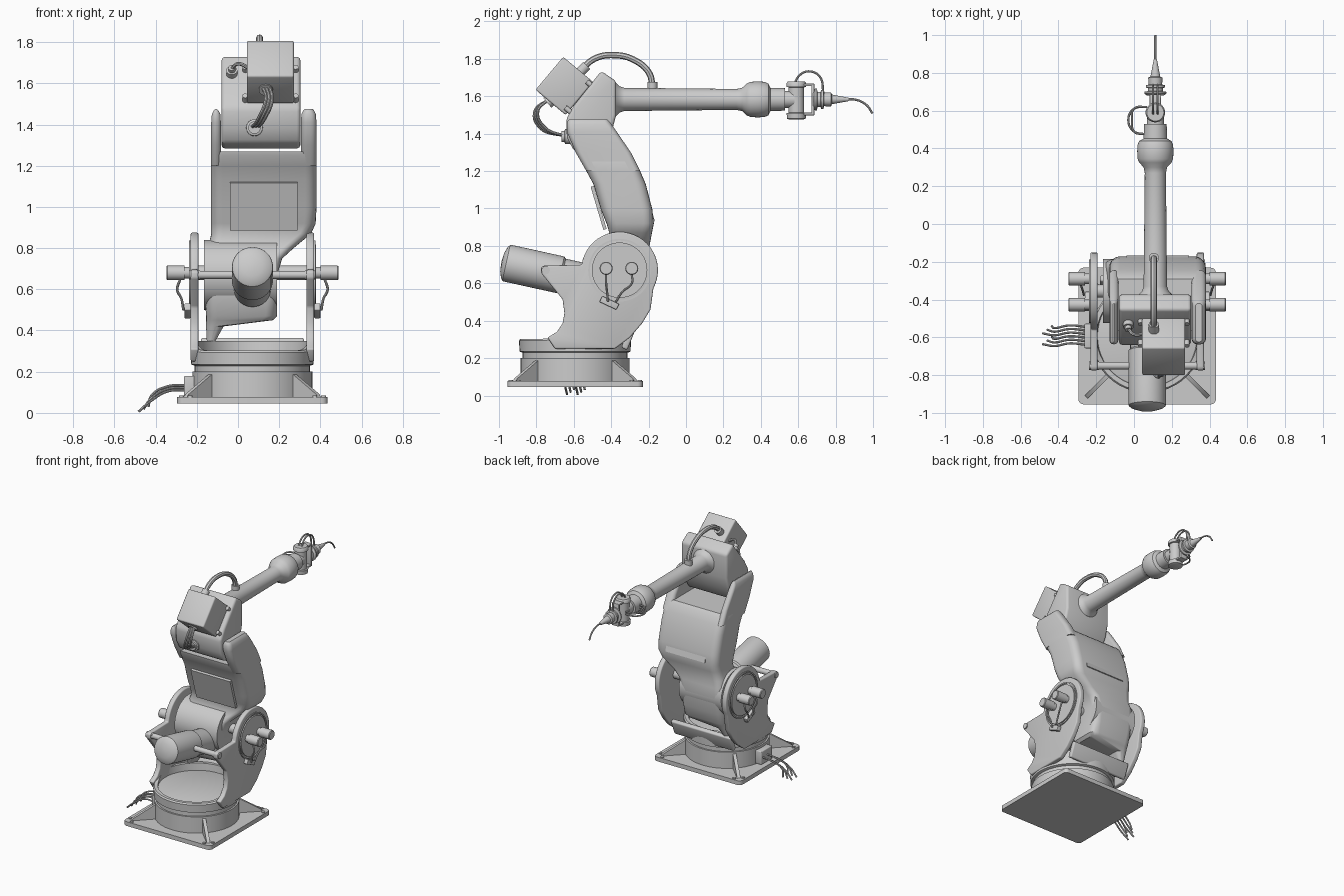
import bpy, bmesh, math
from mathutils import Vector, Matrix

if "Cube" in bpy.data.objects:
    bpy.data.objects.remove(bpy.data.objects["Cube"])

grey = bpy.data.materials.new("machine grey")
grey.diffuse_color = (0.6, 0.6, 0.6, 1)
grey.use_nodes = True
grey.node_tree.nodes["Principled BSDF"].inputs["Base Color"].default_value = grey.diffuse_color
CX, CY = 0.07, -0.593          # turntable axis
AX, AZ = 0.113, 1.583          # forearm axis


def finish(ob, bevel=0):
    ob.data.materials.append(grey)
    bpy.ops.object.select_all(action='DESELECT')
    ob.select_set(True)
    bpy.context.view_layer.objects.active = ob
    if ob.type == 'CURVE':
        bpy.ops.object.convert(target='MESH')
        ob = bpy.context.object
    if bevel:
        m = ob.modifiers.new("bevel", 'BEVEL')
        m.width, m.segments, m.limit_method = bevel, 3, 'ANGLE'
        bpy.ops.object.modifier_apply(modifier=m.name)
    bpy.ops.object.shade_smooth_by_angle(angle=math.radians(35))
    return ob


def from_bm(name, bm, bevel=0):
    bmesh.ops.recalc_face_normals(bm, faces=bm.faces)
    me = bpy.data.meshes.new(name)
    bm.to_mesh(me)
    bm.free()
    ob = bpy.data.objects.new(name, me)
    bpy.context.collection.objects.link(ob)
    return finish(ob, bevel)


def skin(name, rings, bevel=0):
    """Join equal rings of points into a closed solid."""
    bm = bmesh.new()
    vs = [[bm.verts.new(p) for p in r] for r in rings]
    n = len(vs[0])
    for a, b in zip(vs, vs[1:]):
        for i in range(n):
            bm.faces.new((a[i], a[(i + 1) % n], b[(i + 1) % n], b[i]))
    bm.faces.new(vs[0])
    bm.faces.new(vs[-1])
    return from_bm(name, bm, bevel)


def loft(name, sections, rad):
    """Rounded rectangles (z, x0, x1, y0, y1) stacked upward."""
    rings = []
    for z, x0, x1, y0, y1 in sections:
        r = min(rad, (x1 - x0) / 2.05, (y1 - y0) / 2.05)
        ring = []
        for k, (x, y) in enumerate([(x1 - r, y1 - r), (x0 + r, y1 - r), (x0 + r, y0 + r), (x1 - r, y0 + r)]):
            for j in range(6):
                a = math.radians(90 * k + 18 * j)
                ring.append((x + r * math.cos(a), y + r * math.sin(a), z))
        rings.append(ring)
    return skin(name, rings)


def lathe(name, profile, origin, direction, segs=32):
    """Turn (distance, radius) pairs around an axis."""
    q = Vector(direction).to_track_quat('Z', 'Y')
    rings = [[Vector(origin) + q @ Vector((r * math.cos(2 * math.pi * i / segs), r * math.sin(2 * math.pi * i / segs), t))
              for i in range(segs)] for t, r in profile]
    return skin(name, rings)


def rod(name, a, b, r, segs=24):
    d = Vector(b) - Vector(a)
    return lathe(name, [(0, r), (d.length, r)], a, d, segs)


def prism(name, yz, x0, x1, bevel=0, mat=Matrix()):
    return skin(name, [[mat @ Vector((x, y, z)) for y, z in yz] for x in (x0, x1)], bevel)


def box(name, c, s, tilt=0, bevel=0):
    m = Matrix.Translation(c) @ Matrix.Rotation(math.radians(tilt), 4, 'X')
    hy, hz = s[1] / 2, s[2] / 2
    return prism(name, [(-hy, -hz), (hy, -hz), (hy, hz), (-hy, hz)], -s[0] / 2, s[0] / 2, bevel, m)


def tube(name, pts, r):
    cu = bpy.data.curves.new(name, 'CURVE')
    cu.dimensions, cu.bevel_depth, cu.bevel_resolution, cu.use_fill_caps = '3D', r, 2, True
    cu.resolution_u = 8
    sp = cu.splines.new('BEZIER')
    sp.bezier_points.add(len(pts) - 1)
    for p, co in zip(sp.bezier_points, pts):
        p.co = co
        p.handle_left_type = p.handle_right_type = 'AUTO'
    ob = bpy.data.objects.new(name, cu)
    bpy.context.collection.objects.link(ob)
    return finish(ob)


# floor plate, pedestal, gussets and corner bolts
loft("base_plate", [(z, CX - .365, CX + .365, CY - .362, CY + .362) for z in (.045, .077)], .03)
lathe("pedestal", [(.07, .292), (.2, .292), (.2, .28), (.235, .28)], (CX, CY, 0), (0, 0, 1), 48)
for k in range(4):
    m = Matrix.Translation((CX, CY, 0)) @ Matrix.Rotation(math.radians(45 + 90 * k), 4, 'Z')
    prism("gusset", [(.27, .07), (.46, .07), (.45, .09), (.285, .19), (.27, .19)], -.012, .012, 0, m)
    for side in (-1, 1):
        p = m @ Vector((side * .03, .458, 0))
        rod("corner_bolt", (p.x, p.y, .07), (p.x, p.y, .084), .012, 12)

# cable outlet
box("cable_outlet", (-.235, -.593, .13), (.055, .13, .1), 0, .006)
for i in range(6):
    y, e = -.64 + .019 * i, .012 * (i % 3)
    tube("supply_cable", [(-.25, y, .11 + e), (-.34, y + .008, .105 + e), (-.42, y - .006, .06 + e),
                          (-.483 + e * 2, y + .004, .006 + e)], .006)

# turntable with a rim that rises to the sides and back
lathe("turntable", [(.225, .27), (.235, .297), (.29, .297), (.295, .285)], (CX, CY, 0), (0, 0, 1), 48)
rim = []
for i in range(49):
    a = 2 * math.pi * i / 48
    c, s = math.cos(a), math.sin(a)
    t = min(1, max(0, (s + .6) / .7))
    h = .303 + .045 * t * t * (3 - 2 * t)
    rim.append([(CX + r * c, CY + r * s, z) for r, z in ((.297, .24), (.30, h - .01), (.292, h), (.268, h), (.262, .28))])
skin("turntable_rim", rim)
box("back_lip", (CX, -.308, .305), (.5, .035, .12), -22, .01)

# side cheeks, joint covers, small motors and their wiring
arc = [(-.355 + .205 * math.cos(math.radians(a)), .67 + .205 * math.sin(math.radians(a))) for a in range(172, -30, -8)]
cheek = arc + [(-.19, .46), (-.235, .385), (-.30, .31), (-.38, .25), (-.70, .25), (-.74, .31), (-.69, .34),
               (-.66, .385), (-.65, .44), (-.66, .515), (-.775, .655), (-.775, .685), (-.76, .695)]
for s in (-1, 1):
    X = lambda d: CX + s * d
    prism("side_cheek", cheek, min(X(.262), X(.30)), max(X(.262), X(.30)), .008)
    lathe("joint_cover", [(0, .168), (.012, .168), (.012, .158), (.005, .158), (.005, .148), (.014, .148)],
          (X(.295), -.355, .67), (s, 0, 0), 48)
    for y in (-.427, -.29):
        lathe("side_motor", [(0, .028), (.03, .028), (.03, .035), (.113, .035), (.118, .031)],
              (X(.30), y, .68), (s, 0, 0), 24)
        tube("motor_wire", [(X(.35), y, .65), (X(.365), y, .60), (X(.345), y * .6 - .166, .555),
                            (X(.335), y * .3 - .289, .50)], .006)
    box("wire_socket", (X(.315), -.41, .495), (.03, .1, .035), -25, .004)
    rod("bar_end", (X(.255), -.75, .67), (X(.307), -.75, .67), .022)
rod("cross_bar", (CX - .27, -.75, .67), (CX + .27, -.75, .67), .02)
rod("shoulder_shaft", (CX - .27, -.355, .68), (CX + .27, -.355, .68), .035)
rod("shoulder_hub", (-.165, -.355, .67), (.19, -.355, .67), .17, 40)

# main drive motor
lathe("drive_motor", [(-.022, .01), (-.018, .05), (-.006, .085), (.004, .098), (.012, .1), (.3, .1), (.31, .09), (.5, .09)],
      (CX, -.965, .71), (0, .976, -.215), 40)

# lower arm with a forked top
loft("lower_arm", [(.32, -.15, -.125, -.40, -.30), (.42, -.155, -.07, -.43, -.25), (.45, -.155, .17, -.45, -.23),
                   (.47, -.155, .19, -.46, -.22), (.55, -.16, .19, -.49, -.2), (.67, -.163, .19, -.5, -.185),
                   (.75, -.163, .215, -.47, -.187), (.80, -.145, .27, -.43, -.195), (.87, -.13, .355, -.41, -.182),
                   (.92, -.13, .377, -.425, -.172), (.995, -.13, .381, -.455, -.18), (1.13, -.13, .381, -.495, -.215),
                   (1.2, -.13, .381, -.533, -.245), (1.25, -.13, .381, -.56, -.27), (1.27, -.125, .376, -.565, -.29)], .055)
for x0, x1 in ((-.13, -.083), (.305, .381)):
    loft("fork_ear", [(1.2, x0, x1, -.533, -.245), (1.3, x0, x1, -.59, -.295), (1.41, x0, x1, -.637, -.37),
                      (1.45, x0 + .003, x1 - .003, -.637, -.398), (1.468, x0 + .012, x1 - .012, -.632, -.412),
                      (1.476, x0 + .02, x1 - .02, -.625, -.42)], .03)
box("front_hatch", (.125, -.467, 1.003), (.33, .018, .24), 16.5)
box("back_hatch", (.125, -.208, 1.045), (.33, .018, .24), 16)

# elbow housing
housing = [(-.453, 1.735), (-.373, 1.68), (-.373, 1.5), (-.40, 1.40), (-.45, 1.315), (-.53, 1.28), (-.60, 1.31),
           (-.637, 1.38), (-.64, 1.48), (-.60, 1.55)]
prism("elbow_housing", housing, -.08, .303, .018)
box("elbow_motor", (.157, -.65, 1.655), (.228, .21, .23), -40, .01)
n, t = Vector((0, -.77, .64)), Vector((0, .64, .77))
for x in (.035, .28):
    for d in (-.09, .09):
        p = Vector((x, -.565, 1.59)) + t * d
        rod("mount_bolt", p - n * .03, p + n * .03, .014, 12)
for x, d in ((-.03, .05),):
    p = Vector((x, -.555, 1.605)) + t * d
    lathe("side_plug", [(-.03, .027), (.03, .027), (.03, .017), (.05, .017)], p, n, 20)
    tube("plug_cable", [p + n * .04, p + n * .08 + Vector((.03, 0, 0)), p + n * .07 + Vector((.09, 0, -.02))], .009)

# elbow cables and top hose
lathe("cable_plug", [(-.03, .042), (.012, .04), (.015, .03), (.03, .03)], (.08, -.635, 1.385), (0, -1, 0), 24)
lathe("motor_plug", [(-.03, .034), (.015, .034)], (.135, -.73, 1.575), (0, -.77, -.64), 24)
for i in (-1, 0, 1):
    tube("elbow_cable", [(.138 + i * .016, -.74, 1.58), (.15 + i * .016, -.80 + i * .008, 1.52),
                         (.115 + i * .016, -.765 + i * .014, 1.43), (.08 + i * .014, -.64, 1.385)], .008)
tube("top_hose", [(.105, -.57, 1.73), (.105, -.49, 1.80), (.105, -.385, 1.82), (.105, -.27, 1.79),
                  (.105, -.195, 1.72), (.105, -.18, 1.64)], .017)
rod("hose_collar", (.105, -.575, 1.72), (.105, -.53, 1.765), .027)
rod("hose_collar", (.105, -.18, 1.62), (.105, -.18, 1.675), .027)

# forearm with its round wrist housing
lathe("forearm", [(-.40, .09), (-.373, .088), (-.355, .07), (-.33, .062), (.27, .056), (.30, .062), (.325, .085),
                  (.345, .094), (.385, .096), (.42, .094), (.44, .085), (.452, .062), (.53, .06), (.53, .045), (.58, .045)],
      (AX, 0, AZ), (0, 1, 0), 40)

# wrist pivot, fork bracket and tool
lathe("wrist_pivot", [(-.105, .035), (-.1, .05), (-.07, .052), (-.068, .042), (.068, .042), (.07, .052), (.09, .052),
                      (.1, .045)], (AX, .59, AZ - .003), (0, 0, 1), 28)
for z in (-.078, .078):
    box("bracket_arm", (AX, .64, AZ + z), (.06, .09, .014), 0, .004)
box("bracket_web", (AX, .678, AZ), (.06, .016, .17), 0, .004)
lathe("tool_flange", [(.68, .045), (.69, .058), (.70, .058), (.703, .04), (.72, .04), (.722, .05), (.735, .05),
                      (.738, .036), (.775, .038), (.78, .026), (.80, .022), (.87, .009)], (AX, 0, AZ), (0, 1, 0), 28)
tube("torch_tip", [(AX, .85, AZ), (AX, .91, AZ - .002), (AX, .965, AZ - .03), (AX, .997, AZ - .075)], .006)
for dx in (-.012, .012):
    tube("wrist_hose", [(AX + dx, .58, 1.67), (AX + dx, .61, 1.715), (AX + dx, .66, 1.733), (AX + dx, .715, 1.705),
                        (AX + dx, .735, 1.615)], .006)
for dz in (-.01, .01):
    tube("wrist_loop", [(.07, .62, AZ + dz), (.0, .61, AZ + dz), (-.02 + dz, .55, AZ + dz), (.0, .49, AZ + dz),
                        (.06, .475, AZ + dz)], .006)
